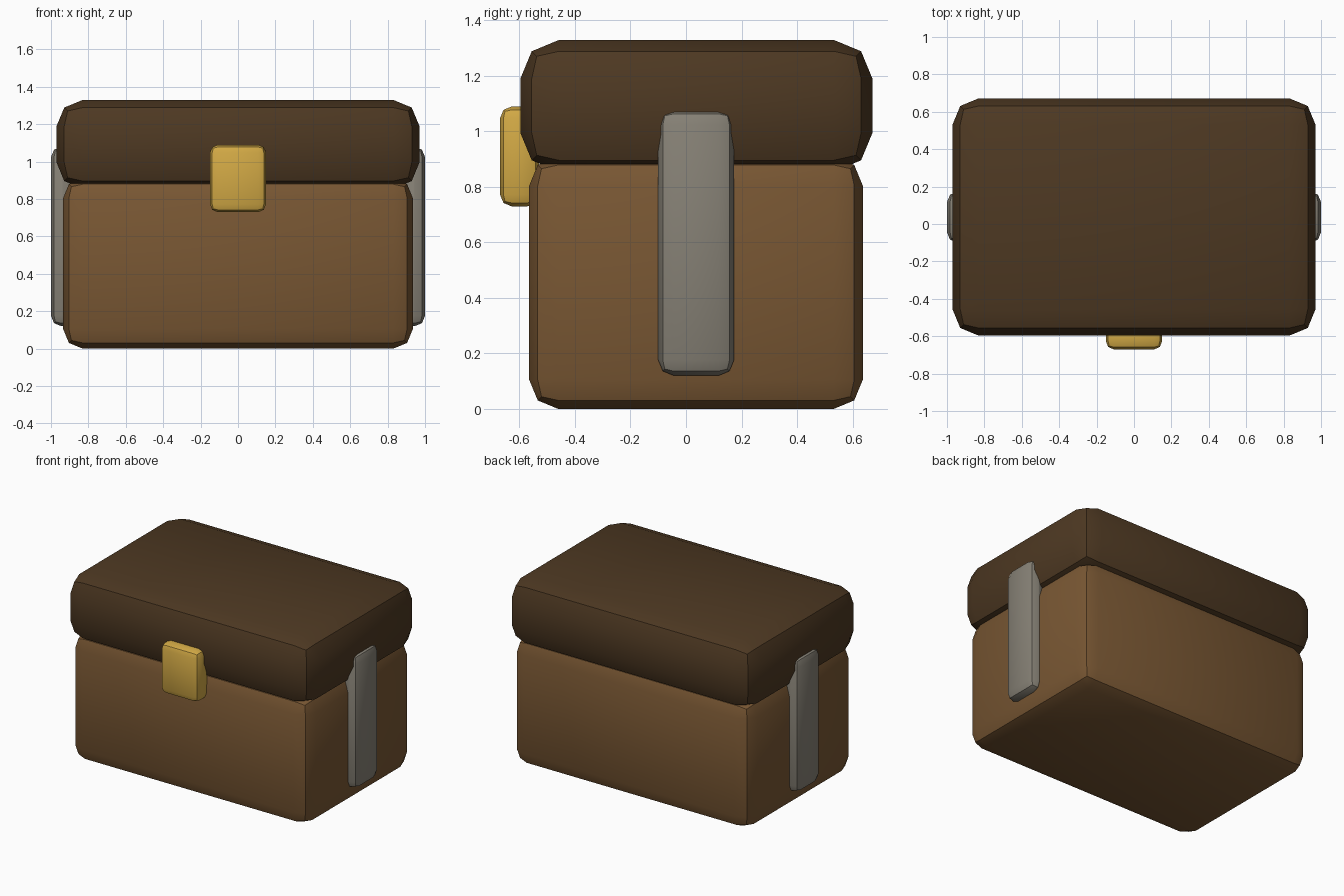
import bpy
import math

if "Cube" in bpy.data.objects:
    bpy.data.objects.remove(bpy.data.objects["Cube"])


def material(name, rgb):
    m = bpy.data.materials.new(name)
    m.diffuse_color = (*rgb, 1)
    m.use_nodes = True
    m.node_tree.nodes["Principled BSDF"].inputs["Base Color"].default_value = m.diffuse_color
    return m


def rounded_box(name, lo, hi, bevel, mat):
    """Box between two corners, with a two-segment bevel."""
    centre = [(a + b) / 2 for a, b in zip(lo, hi)]
    bpy.ops.mesh.primitive_cube_add(size=1, location=centre)
    ob = bpy.context.object
    ob.name = name
    ob.scale = [b - a for a, b in zip(lo, hi)]
    bpy.ops.object.transform_apply(location=False, rotation=False, scale=True)
    mod = ob.modifiers.new("bevel", 'BEVEL')
    mod.width = bevel
    mod.segments = 2
    bpy.ops.object.modifier_apply(modifier=mod.name)
    bpy.ops.object.shade_smooth_by_angle(angle=math.radians(30))
    ob.data.materials.append(mat)
    return ob


wood = material("wood", (0.19, 0.095, 0.033))
dark_wood = material("dark_wood", (0.075, 0.04, 0.016))
brass = material("brass", (0.65, 0.40, 0.06))
iron = material("iron", (0.24, 0.22, 0.18))

# chest body and overhanging lid
rounded_box("body", (-0.935, -0.565, 0), (0.935, 0.637, 0.91), 0.105, wood)
rounded_box("lid", (-0.97, -0.597, 0.855), (0.97, 0.672, 1.33), 0.14, dark_wood)

# front latch
rounded_box("latch", (-0.15, -0.67, 0.73), (0.15, -0.53, 1.09), 0.042, brass)

# side straps
for side, name in ((-1, "left_strap"), (1, "right_strap")):
    x = sorted((side * 0.88, side * 1.0))
    rounded_box(name, (x[0], -0.10, 0.12), (x[1], 0.173, 1.08), 0.056, iron)
